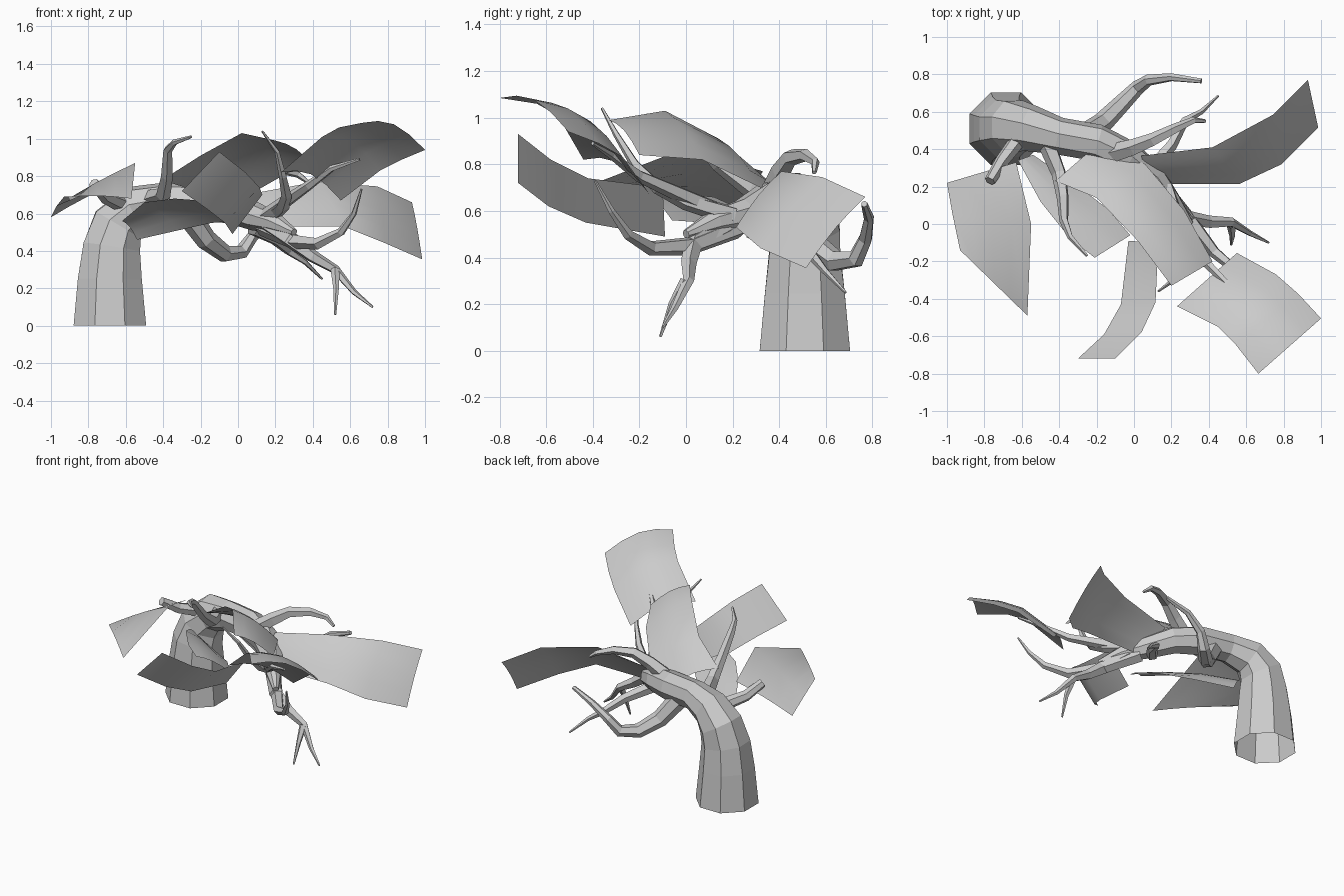
import bpy
import bmesh
import math
from mathutils import Vector

cube = bpy.data.objects.get("Cube")
if cube:
    bpy.data.objects.remove(cube, do_unlink=True)


def make_material(name, colour):
    material = bpy.data.materials.new(name)
    material.use_nodes = True
    material.diffuse_color = colour
    material.node_tree.nodes["Principled BSDF"].inputs["Base Color"].default_value = colour
    return material


GREY = make_material("light grey", (0.6, 0.6, 0.6, 1))


def add_object(name, bm, smooth):
    mesh = bpy.data.meshes.new(name)
    for face in bm.faces:
        face.smooth = smooth
    bm.to_mesh(mesh)
    bm.free()
    mesh.materials.append(GREY)
    obj = bpy.data.objects.new(name, mesh)
    bpy.context.collection.objects.link(obj)
    return obj


def tube(name, path, radii, sides, first_tangent=None):
    """Sweep a polygon along a path, with a radius at every point."""
    points = [Vector(p) for p in path]
    bm = bmesh.new()
    rings = []
    side = None
    for i, point in enumerate(points):
        before = points[max(i - 1, 0)]
        after = points[min(i + 1, len(points) - 1)]
        tangent = (after - before).normalized()
        if i == 0 and first_tangent:
            tangent = Vector(first_tangent)
        if side is None:
            side = tangent.orthogonal()
        side = (side - tangent * side.dot(tangent)).normalized()
        other = tangent.cross(side)
        ring = []
        for k in range(sides):
            angle = math.tau * (k + 0.5) / sides
            offset = side * math.cos(angle) + other * math.sin(angle)
            ring.append(bm.verts.new(point + offset * radii[i]))
        rings.append(ring)
    for low, high in zip(rings, rings[1:]):
        for k in range(sides):
            n = (k + 1) % sides
            bm.faces.new((low[k], low[n], high[n], high[k]))
    bm.faces.new(rings[-1])
    return add_object(name, bm, False)


def branch(name, base, tip, path, sides=5):
    """Tapering limb, its width shrinking evenly from base to tip."""
    last = len(path) - 1
    radii = [base + (tip - base) * i / last for i in range(last + 1)]
    return tube(name, path, radii, sides)


def leaf(name, edge_a, edge_b, bulge=0.0, rows=4):
    """Thin curved sheet between two edges, arched upwards in the middle."""
    bm = bmesh.new()
    grid = []
    for a, b in zip(edge_a, edge_b):
        a, b = Vector(a), Vector(b)
        line = []
        for r in range(rows + 1):
            t = r / rows
            point = a.lerp(b, t)
            point.z += bulge * math.sin(math.pi * t)
            line.append(bm.verts.new(point))
        grid.append(line)
    for one, two in zip(grid, grid[1:]):
        for r in range(rows):
            bm.faces.new((one[r], one[r + 1], two[r + 1], two[r]))
    bmesh.ops.recalc_face_normals(bm, faces=bm.faces)
    if sum(f.normal.z for f in bm.faces) < 0:
        bmesh.ops.reverse_faces(bm, faces=bm.faces)
    return add_object(name, bm, True)


# Trunk that rises, leans over and runs out into the main limb
tube("trunk",
     [(-.685, .51, 0), (-.685, .51, .25), (-.675, .51, .42), (-.64, .52, .54),
      (-.55, .51, .63), (-.4, .47, .665), (-.2, .435, .66), (-.03, .355, .635),
      (.1, .25, .58), (.2, .12, .55), (.3, 0, .5)],
     [.21, .185, .165, .15, .125, .1, .1, .09, .075, .055, .02], 8, (0, 0, 1))

# Branches on the back of the limb
branch("looping_branch", .065, .014,
       [(-.27, .47, .6), (-.17, .54, .46), (-.07, .64, .385), (.02, .73, .395),
        (.08, .77, .48), (.2, .785, .57), (.36, .765, .63)], 6)
branch("arching_branch", .055, .01,
       [(-.14, .37, .67), (0, .41, .77), (.1, .45, .83), (.22, .51, .84),
        (.32, .555, .81), (.38, .55, .765)])
branch("drooping_branch", .04, .006,
       [(.08, .28, .52), (.2, .42, .46), (.27, .55, .4), (.36, .6, .34),
        (.45, .685, .25)])

# Branches on the front of the trunk
branch("short_stub", .045, .03,
       [(-.62, .45, .65), (-.71, .33, .69), (-.77, .23, .76)], 6)
branch("upright_branch", .05, .008,
       [(-.46, .42, .68), (-.4, .27, .7), (-.38, .14, .8), (-.375, .02, .94),
        (-.34, -.07, .98), (-.25, -.17, 1.01)])

# Branches fanning out of the end of the limb
branch("hooked_branch", .045, .006,
       [(.17, .2, .58), (.24, 0, .64), (.26, -.12, .7), (.24, -.22, .8),
        (.21, -.3, .93), (.13, -.36, 1.04)])
branch("rising_branch", .045, .008,
       [(.13, .2, .57), (.25, 0, .66), (.38, -.2, .75), (.5, -.32, .84),
        (.65, -.4, .89)])
branch("sweeping_branch", .05, .006,
       [(.13, .22, .53), (.3, .02, .45), (.43, -.15, .44), (.55, -.25, .5),
        (.62, -.32, .6), (.66, -.39, .73)])
branch("hanging_branch", .055, .006,
       [(.17, .16, .54), (.28, .03, .46), (.4, .01, .37), (.52, .01, .3),
        (.62, -.05, .18), (.72, -.1, .1)])
branch("hanging_fork", .026, .006,
       [(.52, 0, .3), (.525, -.06, .2), (.52, -.11, .06)])

# Broad foliage sheets
leaf("left_leaf",
     [(.04, .365, .7), (.42, .41, .77), (.745, .585, .745), (.93, .77, .66)],
     [(.06, .215, .53), (.565, .215, .53), (.79, .32, .44), (.985, .515, .355)],
     .02)
leaf("front_left_leaf",
     [(.23, -.44, .82), (.45, -.55, 1.01), (.54, -.64, 1.06), (.665, -.8, 1.085)],
     [(.55, -.155, .67), (.76, -.27, .83), (.88, -.375, .89), (1, -.505, .94)],
     .065)
leaf("front_leaf",
     [(-.3, -.72, .72), (-.16, -.59, .62), (-.07, -.43, .55), (-.03, -.09, .49)],
     [(-.1, -.72, .93), (.04, -.58, .82), (.115, -.42, .74), (.13, -.1, .7)])
leaf("top_leaf",
     [(-.42, .23, .77), (-.2, .14, .91), (.02, -.09, 1.03), (.2, -.33, .99)],
     [(-.18, .44, .66), (.06, .32, .7), (.27, .07, .82), (.42, -.2, .84)],
     .03)
leaf("middle_leaf",
     [(-.62, .34, .56), (-.5, .12, .66), (-.34, -.08, .68), (-.21, -.18, .67)],
     [(-.54, .37, .46), (-.32, .22, .51), (-.14, .08, .55), (-.02, -.06, .56)],
     .02)
leaf("right_leaf",
     [(-1, .22, .58), (-.97, .05, .64), (-.93, -.14, .69)],
     [(-.63, .33, .77), (-.55, 0, .87), (-.57, -.49, .68)],
     .01)
